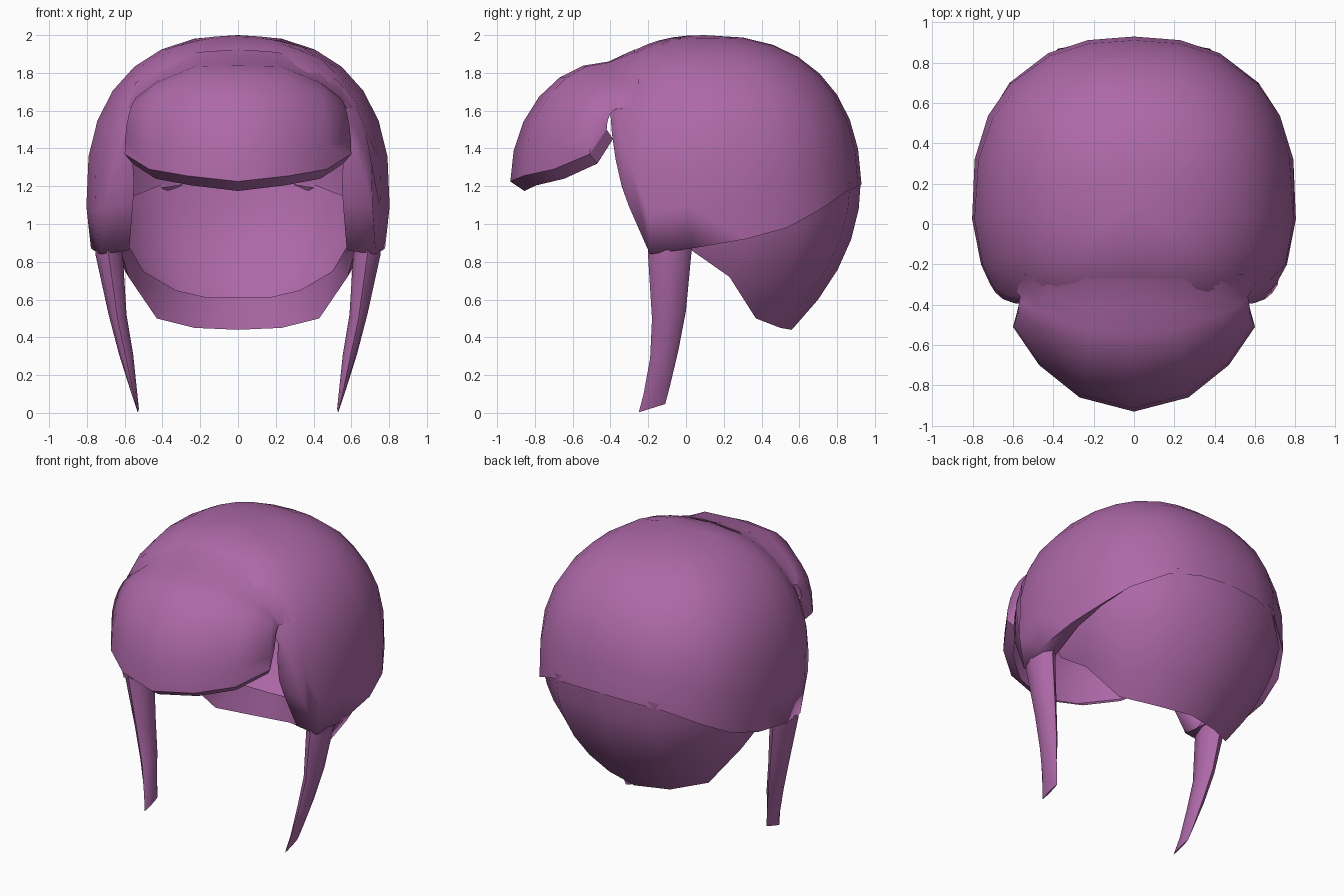
import bpy, bmesh, math

if "Cube" in bpy.data.objects:
    bpy.data.objects.remove(bpy.data.objects["Cube"])

N = 2.37                     # roundness of the skull shape
hair = bpy.data.materials.new("purple_hair")
hair.diffuse_color = (0.42, 0.14, 0.39, 1)
hair.use_nodes = True
hair.node_tree.nodes["Principled BSDF"].inputs["Base Color"].default_value = hair.diffuse_color


def loft(name, sections, ring=False, tube=False, angle=50, sharp=()):
    """Skin equal-length sections as a sheet, or as a capped tube."""
    bm = bmesh.new()
    rows = [[bm.verts.new(p) for p in s] for s in sections]
    n = len(rows[0])
    pairs = list(zip(rows, rows[1:])) + ([(rows[-1], rows[0])] if ring else [])
    for a, b in pairs:
        for i in range(n if tube else n - 1):
            j = (i + 1) % n
            bm.faces.new((a[i], a[j], b[j], b[i]))
        for i in sharp:
            bm.edges.get((a[i], b[i])).smooth = False
    if tube:
        bm.faces.new(rows[0])
        bm.faces.new(rows[-1])
    bmesh.ops.remove_doubles(bm, verts=bm.verts, dist=0.0005)
    bmesh.ops.recalc_face_normals(bm, faces=bm.faces)
    me = bpy.data.meshes.new(name)
    bm.to_mesh(me)
    bm.free()
    me.materials.append(hair)
    ob = bpy.data.objects.new(name, me)
    bpy.context.collection.objects.link(ob)
    bpy.ops.object.select_all(action='DESELECT')
    ob.select_set(True)
    bpy.context.view_layer.objects.active = ob
    bpy.ops.object.shade_smooth_by_angle(angle=math.radians(angle), keep_sharp_edges=True)
    return ob


def flip(section):
    return [(-x, y, z) for x, y, z in section]


def both_sides(half):
    """Half sections start at the middle line and run outwards."""
    return [flip(s) for s in half[:0:-1]] + half


def power(v):
    return math.copysign(abs(v) ** (2 / N), v)


def skull_line(az, z_end, rows=8):
    """Line down the rounded skull from the crown to height z_end."""
    v = (z_end - 1.15) / 0.85
    low = math.copysign(math.asin(abs(v) ** (N / 2)), v)
    s, c = power(math.sin(az)), power(math.cos(az))
    depth = 0.72 if c > 0 else 0.83
    pts = []
    for i in range(rows + 1):
        lat = math.pi / 2 + (low - math.pi / 2) * i / rows
        r = power(max(0.0, math.cos(lat)))
        pts.append((0.805 * s * r, 0.1 - depth * c * r, 1.15 + 0.85 * power(math.sin(lat))))
    return pts


# Cap: dome whose hem height changes around the head, hem folded inwards
# each column: angle from the front, hem height, sideways scale of the fold
hem = [(0, 1.81, 1), (24, 1.76, 1), (36, 1.68, 1), (43, 1.59, 1), (47.6, 1.48, .97), (52, 1.34, .86),
       (56, 1.2, .8), (60, 1.09, .78), (69, .84, .79), (86, .87, .82), (102, .92, .9),
       (118, .98, .95), (133, 1.07, .97), (152, 1.17, .985), (167, 1.2, .99), (180, 1.21, .99)]
half = []
for deg, z, k in hem:
    line = skull_line(math.radians(deg), z)
    x, y, z = line[-1]
    ky = 1 if deg < 90 else k
    half.append(line + [(x * k, .1 + (y - .1) * ky, z + .02 * (k < 1))])
loft("cap", half + [flip(s) for s in half[-2:0:-1]], ring=True, angle=95)

# Fringe: rounded roll flowing from the crown over the forehead, lip folded under
lips = [(0, -.93, 1.225), (.27, -.86, 1.255), (.47, -.70, 1.29), (.60, -.51, 1.37), (.575, -.42, 1.5)]
roots = [(0, -.41, 1.86), (.21, -.41, 1.855), (.42, -.36, 1.765), (.52, -.36, 1.68), (.565, -.36, 1.61)]
crown = [(0, -.27, 1.925), (.21, -.27, 1.91), (.44, -.25, 1.82), (.54, -.25, 1.75), (.62, -.27, 1.62)]
half = []
for (lx, ly, lz), (rx, ry, rz), top in zip(lips, roots, crown):
    line = [top]
    for i in range(7):
        t = math.pi / 2 * i / 6
        s, c = math.sin(t), math.cos(t)
        line.append((rx + (lx - rx) * s, ry + (ly - ry) * s, lz + (rz - lz) * c))
    line.append((lx * .93, ly * .92, lz - .05))
    half.append(line)
loft("fringe", both_sides(half), sharp=(7,))

# Nape: hair at the back of the neck, hanging from the hem, lower edge folded forward
tops = [(0, .926), (.375, .87), (.635, .65), (.73, .34), (.70, .04)]
heights = [1.24, 1.22, 1.12, 1.0, .91]
ends = [(0, .56, .44), (.23, .50, .45), (.43, .37, .50), (.58, .23, .72), (.62, .03, .86)]
folds = [(0, .56, .61), (.16, .55, .61), (.33, .48, .65), (.50, .30, .75), (.57, .08, .87)]
half = []
for (tx, ty), h, (ex, ey, ez), fold in zip(tops, heights, ends, folds):
    first = (1.24 - h) / (1.24 - ez)
    line = []
    for i in range(6):
        t = first + (1 - first) * i / 5
        w = t ** 2.15
        line.append((tx + (ex - tx) * w, ty + (ey - ty) * w, 1.24 + (ez - 1.24) * t))
    half.append(line + [fold])
loft("nape", both_sides(half), sharp=(5,))

# Side locks: flattened strands tapering to a slanted tip
# each level: height, front y, back y, inner x, outer x
levels = [(.93, -.2, .05, .63, .755), (.84, -.20, .03, .61, .755), (.52, -.18, .0, .59, .685),
          (.31, -.19, -.04, .555, .63), (.12, -.225, -.085, .535, .57), (.025, -.25, -.11, .525, .535)]
strand = []
for z, y0, y1, x0, x1 in levels:
    ring = []
    for k in range(8):
        a = math.tau * k / 8
        ring.append(((x0 + x1) / 2 + (x1 - x0) / 2 * math.cos(a),
                     (y0 + y1) / 2 + (y1 - y0) / 2 * math.sin(a),
                     z + .022 * math.sin(a)))
    strand.append(ring)
loft("right_side_lock", strand, tube=True)
loft("left_side_lock", [flip(s) for s in strand], tube=True)
